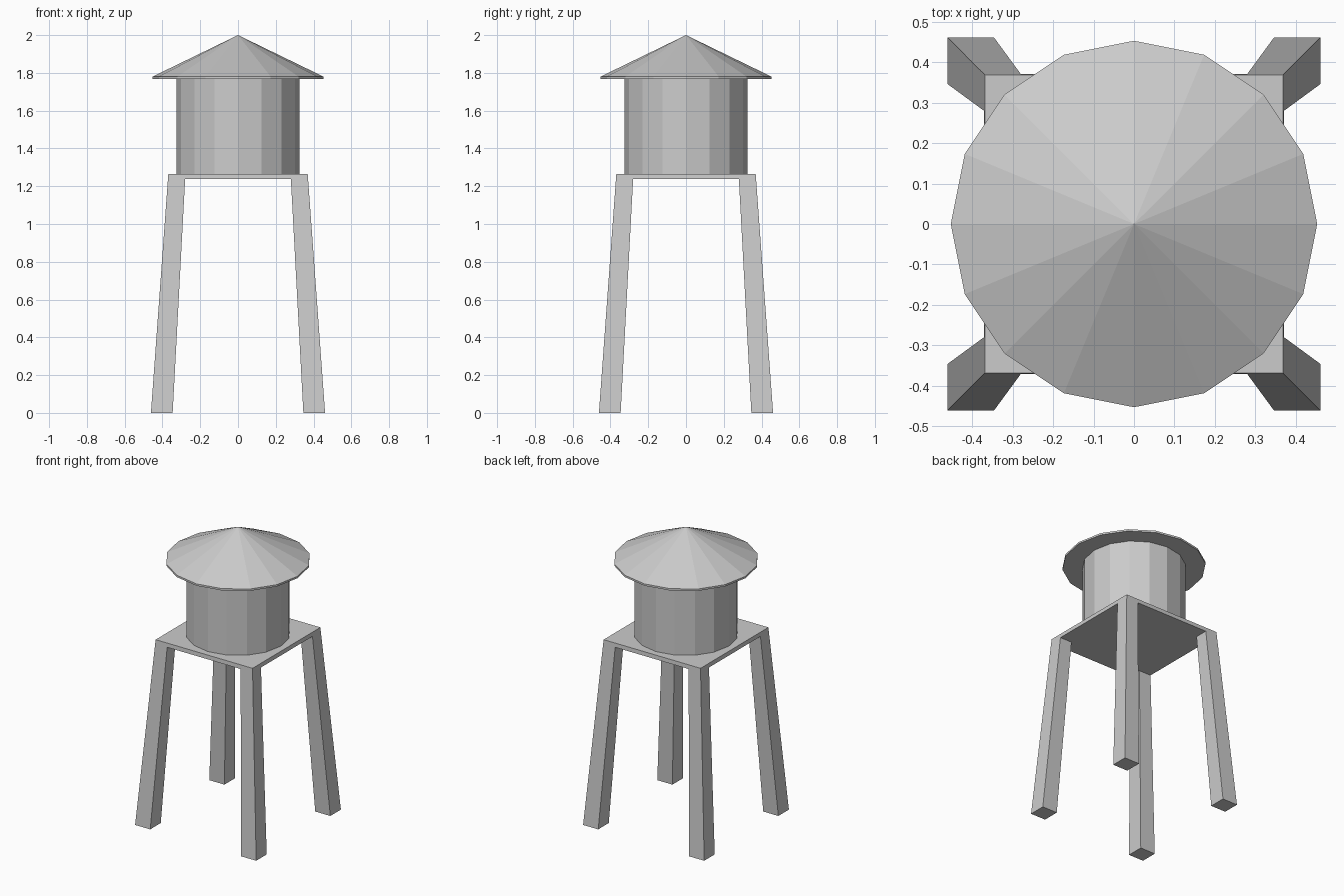
import bpy, bmesh, math

if "Cube" in bpy.data.objects:
    bpy.data.objects.remove(bpy.data.objects["Cube"])

SIDES = 16


def make_object(name, bm):
    bmesh.ops.recalc_face_normals(bm, faces=bm.faces)
    mesh = bpy.data.meshes.new(name)
    bm.to_mesh(mesh)
    bm.free()
    ob = bpy.data.objects.new(name, mesh)
    bpy.context.collection.objects.link(ob)
    return ob


def loft(name, rings):
    """Skin a stack of equal-length rings and cap both ends."""
    bm = bmesh.new()
    loops = [[bm.verts.new(p) for p in ring] for ring in rings]
    for low, high in zip(loops, loops[1:]):
        for i in range(len(low)):
            j = (i + 1) % len(low)
            bm.faces.new((low[i], low[j], high[j], high[i]))
    bm.faces.new(loops[0][::-1])
    bm.faces.new(loops[-1])
    return make_object(name, bm)


def circle(radius, z):
    step = math.tau / SIDES
    return [(radius * math.cos(i * step), radius * math.sin(i * step), z)
            for i in range(SIDES)]


def square(inner, outer, z, sx=1, sy=1):
    corners = ((inner, inner), (outer, inner), (outer, outer), (inner, outer))
    return [(x * sx, y * sy, z) for x, y in corners]


# Four splayed, tapering legs
for side_y, sy in (("front", -1), ("back", 1)):
    for side_x, sx in (("left", -1), ("right", 1)):
        loft(f"{side_y}_{side_x}_leg",
             [square(0.346, 0.461, 0.0, sx, sy),
              square(0.28, 0.371, 1.237, sx, sy)])

# Platform on top of the legs
loft("platform", [square(-0.371, 0.371, 1.237), square(-0.369, 0.369, 1.265)])

# Water tank
loft("tank", [circle(0.326, 1.265), circle(0.326, 1.767)])

# Conical roof with a thin rim
roof = loft("roof", [circle(0.453, 1.767), circle(0.453, 1.78)])
bm = bmesh.new()
bm.from_mesh(roof.data)
top = max(bm.faces, key=lambda f: f.calc_center_median().z)
apex = bmesh.ops.poke(bm, faces=[top])["verts"][0]
apex.co.z = 2.0
bm.to_mesh(roof.data)
bm.free()
